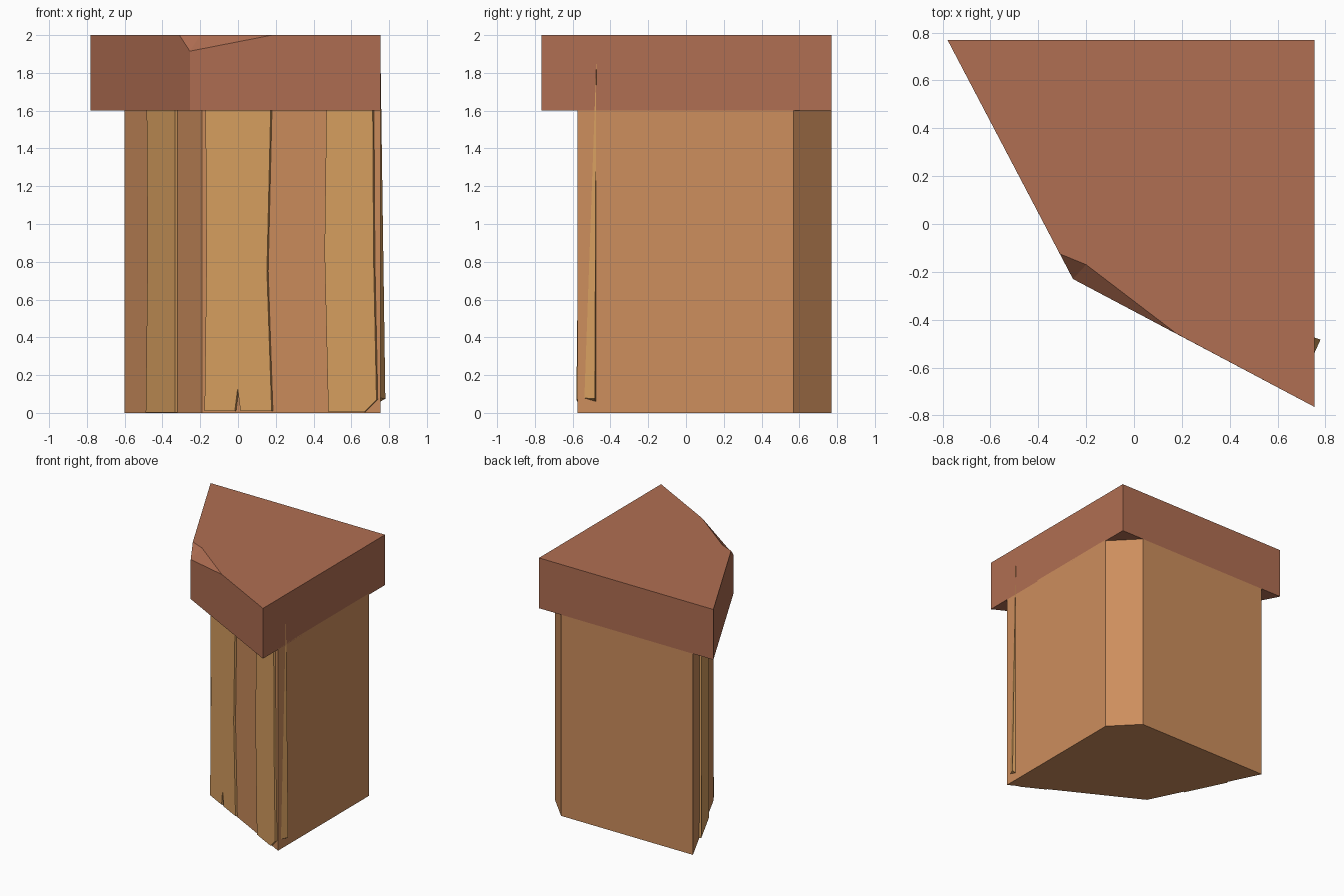
import bpy, bmesh
from mathutils import Vector

if "Cube" in bpy.data.objects:
    bpy.data.objects.remove(bpy.data.objects["Cube"])


def material(name, rgb):
    def lin(c):
        c /= 255
        return c / 12.92 if c <= 0.04045 else ((c + 0.055) / 1.055) ** 2.4
    m = bpy.data.materials.new(name)
    m.diffuse_color = (*[lin(c) for c in rgb], 1)
    m.use_nodes = True
    m.node_tree.nodes["Principled BSDF"].inputs["Base Color"].default_value = m.diffuse_color
    return m


RED = material("red brown cap", (176, 110, 82))
BROWN = material("brown timber", (205, 142, 93))
TAN = material("tan plank", (218, 161, 97))


def make(name, mat, verts, faces):
    bm = bmesh.new()
    vs = [bm.verts.new(v) for v in verts]
    for f in faces:
        bm.faces.new([vs[i] for i in f])
    bmesh.ops.recalc_face_normals(bm, faces=bm.faces)
    me = bpy.data.meshes.new(name)
    bm.to_mesh(me)
    bm.free()
    me.materials.append(mat)
    ob = bpy.data.objects.new(name, me)
    bpy.context.collection.objects.link(ob)
    return ob


def prism(name, mat, lower, upper):
    n = len(lower)
    sides = [(i, (i + 1) % n, (i + 1) % n + n, i + n) for i in range(n)]
    return make(name, mat, list(lower) + list(upper),
                sides + [tuple(range(n)), tuple(range(n, 2 * n))])


# Cap slab with a chipped front corner
cap = [(-0.78, 0.77, 1.6), (-0.255, -0.23, 1.6), (0.755, -0.765, 1.6), (0.755, 0.77, 1.6),
       (-0.78, 0.77, 2), (-0.31, -0.125, 2), (-0.2, -0.17, 2), (0.18, -0.46, 2),
       (0.755, -0.765, 2), (0.755, 0.77, 2), (-0.255, -0.23, 1.915)]
make("cap", RED, cap, [(0, 1, 2, 3), (4, 5, 6, 7, 8, 9), (0, 1, 10, 5, 4),
                       (1, 2, 8, 7, 10), (2, 3, 9, 8), (3, 0, 4, 9),
                       (5, 6, 10), (6, 7, 10)])

# Post body with a cut back corner
LEFT, CORNER, RIGHT = Vector((-0.6, 0.77)), Vector((-0.19, -0.074)), Vector((0.755, -0.575))
plan = [LEFT, CORNER, RIGHT, (0.755, 0.57), (0.56, 0.77)]
prism("post", BROWN, [(p[0], p[1], 0) for p in plan], [(p[0], p[1], 1.61) for p in plan])


# Planks set proud of a wall; outline is given as front-view x, z
def plank(name, a, b, outline, depth=0.015):
    d = (b - a).normalized()
    out = Vector((d.y, -d.x))

    def place(x, z, off):
        p = a + (b - a) * ((x - a.x) / (b.x - a.x)) + out * off
        return (p.x, p.y, z)
    return prism(name, TAN, [place(x, z, -0.02) for x, z in outline],
                 [place(x, z, depth) for x, z in outline])


plank("middle_plank", CORNER, RIGHT,
      [(-0.17, 0.01), (-0.01, 0.01), (0.005, 0.13), (0.02, 0.01), (0.185, 0.01),
       (0.16, 0.75), (0.18, 1.61), (-0.165, 1.61), (-0.16, 0.8)])
plank("right_plank", CORNER, RIGHT,
      [(0.485, 0.005), (0.675, 0.005), (0.74, 0.07), (0.725, 0.8), (0.72, 1.61),
       (0.475, 1.61), (0.465, 0.85)])
plank("left_plank", LEFT, CORNER,
      [(-0.475, 0.003), (-0.32, 0.003), (-0.32, 1.61), (-0.47, 1.61), (-0.465, 0.85)])

# Thin splinter on the right wall, tapering up to the cap
make("splinter", TAN,
     [(0.745, -0.475, 0.055), (0.78, -0.483, 0.075), (0.745, -0.56, 0.08),
      (0.755, -0.475, 1.85)],
     [(0, 1, 2), (0, 1, 3), (1, 2, 3), (2, 0, 3)])
